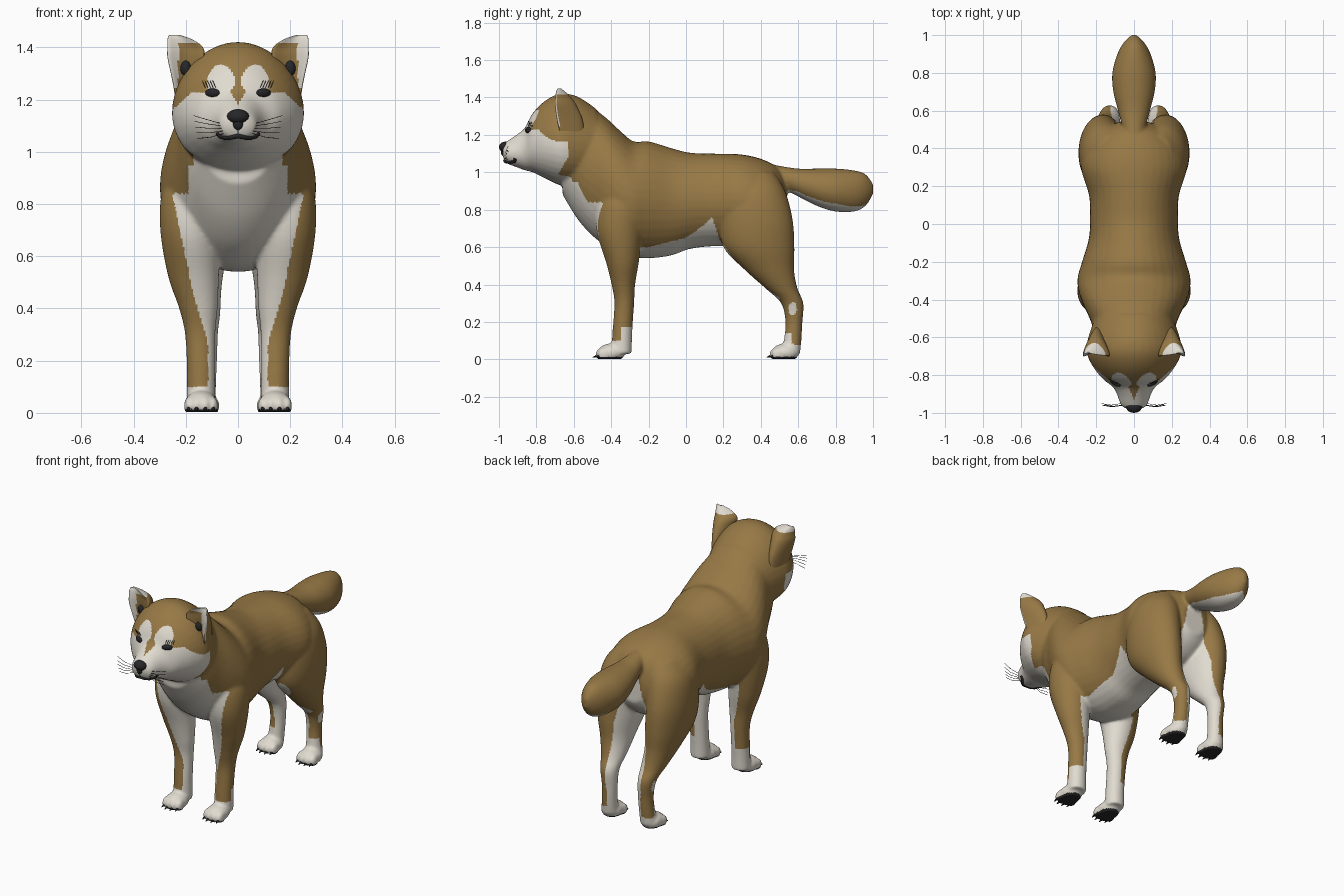
import bpy, bmesh, math
from mathutils import Vector, Matrix
from mathutils.bvhtree import BVHTree

cube = bpy.data.objects.get("Cube")
if cube:
    bpy.data.objects.remove(cube, do_unlink=True)


def make_material(name, rgb):
    mat = bpy.data.materials.new(name)
    mat.use_nodes = True
    colour = (*rgb, 1)
    mat.diffuse_color = colour
    mat.node_tree.nodes["Principled BSDF"].inputs["Base Color"].default_value = colour
    return mat


TAN = make_material("tan fur", (.31, .19, .06))
WHITE = make_material("white fur", (.75, .71, .63))
BLACK = make_material("black skin", (.02, .02, .022))


def interp(table, v):
    """Piecewise linear lookup in a sorted table of pairs."""
    if v <= table[0][0]:
        return table[0][1]
    for (a, p), (b, q) in zip(table, table[1:]):
        if v <= b:
            return p + (q - p) * (v - a) / (b - a)
    return table[-1][1]


def resample(rows, steps=6):
    """Catmull-Rom interpolation between section rows."""
    out = []
    for i in range(len(rows) - 1):
        quad = [rows[max(i - 1, 0)], rows[i], rows[i + 1], rows[min(i + 2, len(rows) - 1)]]
        for s in range(steps):
            t = s / steps
            out.append([.5 * (2 * b + (c - a) * t + (2 * a - 5 * b + 4 * c - d) * t * t
                              + (3 * b - a - 3 * c + d) * t ** 3) for a, b, c, d in zip(*quad)])
    return out + [list(rows[-1])]


def unit_ring(segs=36):
    for i in range(segs):
        yield math.cos(math.tau * i / segs), math.sin(math.tau * i / segs)


def loft(bm, rings):
    """Skin a list of point rings and cap both ends."""
    loops = [[bm.verts.new(p) for p in ring] for ring in rings]
    for lo, hi in zip(loops, loops[1:]):
        for i in range(len(lo)):
            bm.faces.new((lo[i - 1], lo[i], hi[i], hi[i - 1]))
    bm.faces.new(loops[0][::-1])
    bm.faces.new(loops[-1])


def loft_along_y(bm, rows, egg=0):
    """Rows hold y, top, bottom, half width; egg narrows the upper half."""
    loft(bm, [[(w * c * (1 - egg * s), y, (t + b) / 2 + (t - b) / 2 * s) for c, s in unit_ring()]
              for y, t, b, w in resample(rows)])


def loft_along_z(bm, rows, side, cup=0):
    """Rows hold z, centre x, centre y, radius x, radius y; cup bends the section forward."""
    loft(bm, [[(side * (x + rx * c), y + ry * (s - cup * c * c), z) for c, s in unit_ring()]
              for z, x, y, rx, ry in resample(rows)])


def ball(bm, centre, radii, segs=20):
    bmesh.ops.create_uvsphere(bm, u_segments=segs, v_segments=segs // 2, radius=1,
                              matrix=Matrix.Translation(centre) @ Matrix.Diagonal((*radii, 1)))


def finish(bm, name, *mats):
    bmesh.ops.recalc_face_normals(bm, faces=bm.faces)
    mesh = bpy.data.meshes.new(name)
    bm.to_mesh(mesh)
    bm.free()
    for mat in mats:
        mesh.materials.append(mat)
    mesh.shade_smooth()
    obj = bpy.data.objects.new(name, mesh)
    bpy.context.collection.objects.link(obj)
    return obj


# Body masses
bm = bmesh.new()
torso = [(-.66, 1.25, .88, .15), (-.58, 1.38, .75, .205), (-.5, 1.345, .66, .235), (-.42, 1.285, .6, .272),
         (-.35, 1.22, .56, .295), (-.28, 1.165, .545, .298), (-.2, 1.165, .54, .275), (-.08, 1.13, .555, .24),
         (.02, 1.105, .59, .233), (.15, 1.1, .605, .238), (.3, 1.095, .605, .28), (.42, 1.065, .62, .25),
         (.5, 1.015, .68, .16), (.54, .93, .74, .08)]
head = [(-.98, 1.15, 1.09, .035), (-.96, 1.165, 1.05, .068), (-.9, 1.205, 1.025, .09), (-.86, 1.24, 1.01, .115),
        (-.82, 1.315, 1, .165), (-.75, 1.385, .965, .22), (-.67, 1.42, .93, .252), (-.58, 1.405, .92, .235),
        (-.48, 1.34, .95, .2)]
tail = [(.42, 1.05, .95, .05), (.5, 1.035, .92, .06), (.6, 1.02, .87, .085), (.7, 1.02, .82, .11),
        (.8, 1.02, .79, .115), (.9, 1.01, .79, .088), (.96, .99, .82, .055), (1, .94, .88, .015)]
front_leg = [(.94, .165, -.34, .09, .1), (.82, .178, -.35, .118, .125), (.68, .182, -.355, .114, .122),
             (.52, .17, -.34, .097, .088), (.4, .152, -.335, .074, .063), (.3, .145, -.33, .058, .053),
             (.15, .142, -.34, .054, .053), (.03, .142, -.345, .056, .055)]
hind_leg = [(1, .12, .36, .08, .11), (.9, .15, .365, .122, .165), (.75, .17, .375, .124, .195),
            (.6, .165, .39, .117, .19), (.48, .155, .445, .092, .133), (.38, .14, .51, .072, .086),
            (.3, .13, .568, .053, .06), (.2, .125, .577, .045, .046), (.1, .13, .57, .046, .047),
            (.03, .135, .56, .05, .05)]
loft_along_y(bm, torso)
loft_along_y(bm, head, .1)
loft_along_y(bm, tail)

# Legs with paws and toes
paws = [(.142, -.4), (.137, .53)]
toes = [(-.047, .012), (-.017, 0), (.017, 0), (.047, .012)]
for side in (-1, 1):
    loft_along_z(bm, front_leg, side)
    loft_along_z(bm, hind_leg, side)
    for px, py in paws:
        ball(bm, (side * px, py, .035), (.064, .075, .05))
        for dx, dy in toes:
            ball(bm, (side * (px + dx), py - .05 + dy, .027), (.019, .036, .035))
rough = finish(bm, "rough body")

# Fuse the masses into one smooth skin
remesh = rough.modifiers.new("fuse", "REMESH")
remesh.mode, remesh.voxel_size = "VOXEL", .008
smooth = rough.modifiers.new("soften", "SMOOTH")
smooth.factor, smooth.iterations = .5, 12
bpy.context.view_layer.update()
skin = bpy.data.meshes.new_from_object(rough.evaluated_get(bpy.context.evaluated_depsgraph_get()))
bpy.data.objects.remove(rough, do_unlink=True)
skin.name = "body"
body = bpy.data.objects.new("body", skin)
bpy.context.collection.objects.link(body)
for v in skin.vertices:
    v.co.z = max(v.co.z, .003)
skin.shade_smooth()

# Coat markings
chest_edge = [(.1, .08), (.2, .1), (.32, .13), (.44, .167), (.83, .25)]
belly_edge = [(-.2, .6), (0, .65), (.1, .72), (.14, .76), (.18, .64), (.26, .53), (.37, .42), (.5, .33)]
rump_edge = [(.2, .12), (.35, .125), (.6, .11), (.92, .045)]


def is_white(c, n):
    x, y, z = abs(c.x), c.y, c.z
    inward = -n.x if c.x > 0 else n.x
    if y > .58 and z > .75:
        return n.z < -.65
    if y < -.5 and z > .95:
        cheek = y < -.63 - .6 * max(0, 1.08 - z) and z < 1.225 - .9 * max(0, x - .18)
        brow = y < -.7 and math.hypot((x - .065) / .055, (z - 1.25) / .085) < 1
        stripe = x + .6 * abs(z - 1.23) < .03
        return (cheek or brow or (z < 1.03 and x < .17)) and not stripe
    if y < -.36 and z > .56:
        return z < 1 and x < (.19 if z > .84 else interp(chest_edge, z))
    if y < -.24:
        cuff = z < .1 or (z < .17 and y > -.35)
        inner = z < .6 and (x < interp(chest_edge, z) or (y > -.34 and x < .14) or inward > .5)
        return cuff or inner
    if y < .5 and z < interp(belly_edge, y):
        return True
    patch = math.hypot((y - .57) / .022, (z - .27) / .035) < 1
    return y > .2 and z < .92 and (x < interp(rump_edge, z) or z < .08
                                   or (z < .14 and y < .565) or patch)


for mat in (TAN, WHITE, BLACK):
    skin.materials.append(mat)
for face in skin.polygons:
    pad = face.center.z < .014 and face.normal.z < -.3
    face.material_index = 2 if pad else int(is_white(face.center, face.normal))

# Cupped ears with pale tips and dark openings
ear = [(1.18, .19, -.59, .045, .05), (1.28, .197, -.608, .056, .055), (1.36, .2, -.632, .07, .046),
       (1.4, .202, -.648, .068, .034), (1.43, .222, -.665, .048, .02), (1.447, .243, -.675, .022, .008)]
for side, label in ((1, "left"), (-1, "right")):
    bm = bmesh.new()
    loft_along_z(bm, ear, side, 1.3)
    obj = finish(bm, label + "_ear", TAN, WHITE)
    for face in obj.data.polygons:
        c = face.center
        rim = abs(c.x) > .228 and c.z > 1.25 and face.normal.y < -.1
        face.material_index = int(c.z > 1.415 or rim)
    bm = bmesh.new()
    ball(bm, (side * .2, -.672, 1.32), (.021, .02, .03))
    finish(bm, label + "_ear_opening", BLACK)

# Facial features placed on the skin
tree = BVHTree.FromPolygons([v.co for v in skin.vertices], [p.vertices[:] for p in skin.polygons])


def on_face(x, z):
    hit = tree.ray_cast(Vector((x, -2, z)), Vector((0, 1, 0)))[0]
    return hit or Vector((x, -.85, z))


def strands(name, paths, radius):
    curve = bpy.data.curves.new(name, "CURVE")
    curve.dimensions = "3D"
    curve.bevel_depth, curve.bevel_resolution = radius, 1
    curve.use_fill_caps = True
    for path in paths:
        spline = curve.splines.new("POLY")
        spline.points.add(len(path) - 1)
        for point, co in zip(spline.points, path):
            point.co = (*co, 1)
    curve.materials.append(BLACK)
    bpy.context.collection.objects.link(bpy.data.objects.new(name, curve))


bm = bmesh.new()
ball(bm, (0, -.966, 1.135), (.043, .034, .029))
ball(bm, (0, -.96, 1.108), (.026, .03, .03))
finish(bm, "nose", BLACK)

lips = [(.078, 1.074), (.068, 1.06), (.045, 1.054), (.022, 1.057), (0, 1.062)]
smile = [on_face(-x, z) for x, z in lips] + [on_face(x, z) for x, z in lips[-2::-1]]
strands("mouth", [smile], .01)
strands("lip_crease", [[on_face(0, 1.06), on_face(0, 1.1)]], .004)

whiskers, lashes = [], []
for side, label in ((1, "left"), (-1, "right")):
    bm = bmesh.new()
    ball(bm, (0, 0, 0), (.031, .013, .017))
    bmesh.ops.rotate(bm, verts=bm.verts, matrix=Matrix.Rotation(side * .5, 3, "Z"))
    bmesh.ops.translate(bm, verts=bm.verts, vec=on_face(side * .098, 1.226))
    finish(bm, label + "_eye", BLACK)
    for k in range(5):
        root = on_face(side * (.055 + .004 * k), 1.07 + .01 * k)
        bend = root + Vector((side * .05, -.008, .007 * (k - 2)))
        whiskers.append([root, bend, bend + Vector((side * .05, .008, .005 * (k - 1)))])
        start = on_face(side * (.085 + .01 * k), 1.245)
        lashes.append([start, start + Vector((side * .012, -.004, .028))])
strands("whiskers", whiskers, .0012)
strands("eyelashes", lashes, .001)

# Claws
bm = bmesh.new()
for side in (-1, 1):
    for px, py in paws:
        for dx, dy in toes:
            place = (Matrix.Translation((side * (px + dx), py - .083 + dy, .015))
                     @ Matrix.Rotation(math.radians(105), 4, "X"))
            bmesh.ops.create_cone(bm, cap_ends=True, segments=10, radius1=.01, radius2=.002,
                                  depth=.034, matrix=place)
finish(bm, "claws", BLACK)
